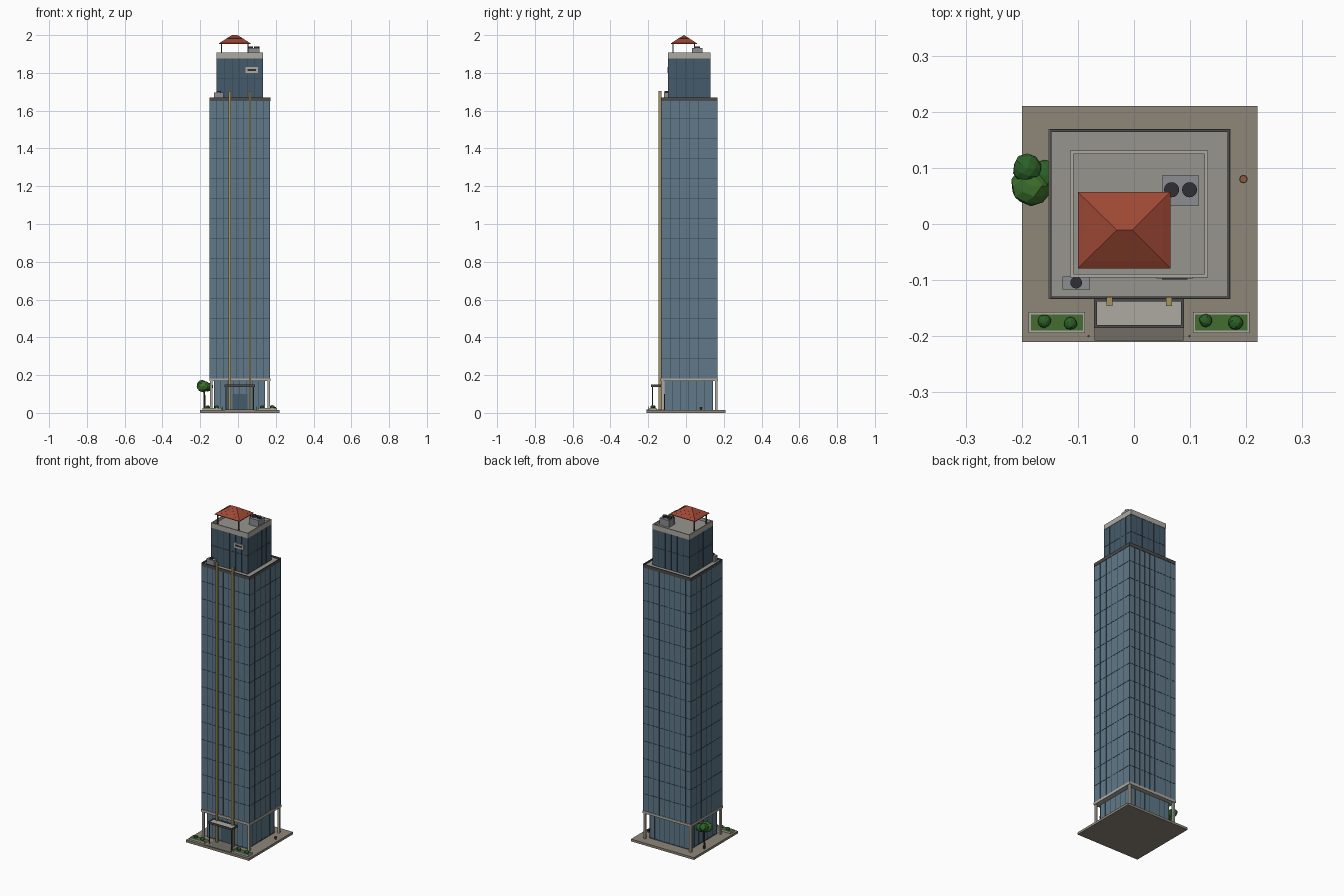
import bpy, bmesh, math, random
from mathutils import Vector, Matrix

if "Cube" in bpy.data.objects:
    bpy.data.objects.remove(bpy.data.objects["Cube"])

random.seed(4)

def mat(name, r, g, b):
    m = bpy.data.materials.new(name)
    m.diffuse_color = (r, g, b, 1)
    m.use_nodes = True
    m.node_tree.nodes["Principled BSDF"].inputs["Base Color"].default_value = m.diffuse_color
    return m

GLASS = mat("glass", .115, .19, .25)
DARKGLASS = mat("dark_glass", .06, .105, .145)
FRAME = mat("frame", .035, .055, .07)
TRIM = mat("dark_trim", .07, .07, .07)
STONE = mat("stone", .42, .40, .36)
ROOFING = mat("roofing", .31, .30, .27)
PAVE = mat("paving", .27, .24, .19)
STEP = mat("step", .17, .155, .13)
GOLD = mat("gold", .38, .30, .12)
TILE = mat("tile", .34, .065, .035)
METAL = mat("metal", .26, .27, .29)
BLACK = mat("black", .03, .03, .035)
GRASS = mat("grass", .06, .15, .03)
LEAF = mat("leaf", .025, .12, .02)
LEAF2 = mat("light_leaf", .045, .16, .025)
BARK = mat("bark", .06, .035, .02)
RUST = mat("rust", .25, .11, .05)

def finish(name, bm, m):
    bmesh.ops.recalc_face_normals(bm, faces=bm.faces)
    me = bpy.data.meshes.new(name)
    bm.to_mesh(me)
    bm.free()
    me.materials.append(m)
    o = bpy.data.objects.new(name, me)
    bpy.context.collection.objects.link(o)
    return o

def add_box(bm, x0, x1, y0, y1, z0, z1):
    M = Matrix.Translation(((x0 + x1) / 2, (y0 + y1) / 2, (z0 + z1) / 2)) @ \
        Matrix.Diagonal((x1 - x0, y1 - y0, z1 - z0, 1))
    bmesh.ops.create_cube(bm, size=1, matrix=M)

def boxes(name, m, *bs):
    bm = bmesh.new()
    for b in bs:
        add_box(bm, *b)
    return finish(name, bm, m)

def cyl(name, m, x, y, z0, z1, r0, r1=None, n=12):
    bm = bmesh.new()
    bmesh.ops.create_cone(bm, cap_ends=True, segments=n, radius1=r0,
                          radius2=r0 if r1 is None else r1, depth=z1 - z0,
                          matrix=Matrix.Translation((x, y, (z0 + z1) / 2)))
    return finish(name, bm, m)

def ring(x0, x1, y0, y1, z0, z1, t):
    # four walls around a rectangle
    return [(x0, x1, y0, y0 + t, z0, z1), (x0, x1, y1 - t, y1, z0, z1),
            (x0, x0 + t, y0 + t, y1 - t, z0, z1), (x1 - t, x1, y0 + t, y1 - t, z0, z1)]

def glazing(name, x0, x1, y0, y1, z0, z1, nx, ny, levels):
    # mullions and floor lines slightly proud of the glass
    bs, w, p = [], .0012, .0012
    for i in range(nx + 1):
        x = x0 + (x1 - x0) * i / nx
        bs += [(x - w, x + w, y0 - p, y0 + p, z0, z1), (x - w, x + w, y1 - p, y1 + p, z0, z1)]
    for i in range(1, ny):
        y = y0 + (y1 - y0) * i / ny
        bs += [(x0 - p, x0 + p, y - w, y + w, z0, z1), (x1 - p, x1 + p, y - w, y + w, z0, z1)]
    for z in levels:
        bs += ring(x0 - p, x1 + p, y0 - p, y1 + p, z - w, z + w, .004)
    return boxes(name, FRAME, *bs)

def blob(name, m, x, y, z, r, sz=1, sub=2):
    bm = bmesh.new()
    bmesh.ops.create_icosphere(bm, subdivisions=sub, radius=r)
    for v in bm.verts:
        v.co *= random.uniform(.92, 1.05)
        v.co.z *= sz
        v.co += Vector((x, y, z))
    return finish(name, bm, m)

G = .014
# ground slab, plinth and entrance step
boxes("ground_slab", PAVE, (-.20, .22, -.21, .21, 0, G))
boxes("entrance_step", STEP, (-.07, .088, -.208, -.115, G - .002, G + .003))

# lobby, corner columns, first floor band
lob = (-.125, .143, -.113, .142)
boxes("lobby", GLASS, lob + (G, .17))
glazing("lobby_mullions", *lob, G, .17, 8, 6, [G + .004])
boxes("lobby_door", DARKGLASS, (-.03, .05, -.117, -.112, G, .10))
boxes("corner_columns", STONE, *[(x, x + .013, y, y + .013, G, .17)
                                 for x in (-.149, .156) for y in (-.131, .153)])
boxes("first_floor_band", STONE, (-.152, .172, -.134, .169, .168, .183))

# main tower
tow = (-.149, .169, -.131, .166)
boxes("tower", GLASS, tow + (.183, 1.652))
glazing("tower_mullions", *tow, .183, 1.652, 9, 6, [.18 + .106 * k for k in range(1, 14)])
boxes("tower_parapet", TRIM, *ring(-.151, .171, -.133, .168, 1.65, 1.67, .004))
boxes("tower_roof", ROOFING, (-.147, .167, -.129, .164, 1.65, 1.66))

# upper block
up = (-.112, .130, -.093, .129)
boxes("upper_block", DARKGLASS, up + (1.658, 1.88))
glazing("upper_mullions", *up, 1.66, 1.878, 6, 5, [1.77])
boxes("upper_parapet", STONE, *ring(-.114, .132, -.095, .131, 1.877, 1.907, .006))
boxes("upper_roof", ROOFING, (-.109, .127, -.09, .126, 1.877, 1.891))
boxes("vent_panel", STONE, (.04, .105, -.0975, -.092, 1.80, 1.83))
boxes("vent_slot", BLACK, (.05, .095, -.0985, -.096, 1.81, 1.82))

# roof pavilion: posts and hipped roof in tile courses
boxes("pavilion_posts", TRIM, *[(x - .003, x + .003, y - .003, y + .003, 1.888, 1.96)
                                for x in (-.087, .053) for y in (-.068, .045)])
bm = bmesh.new()
def rect(t, z, e=0):
    x0, x1 = -.10 + .069 * t - e, .065 - .068 * t + e
    y0, y1 = -.079 + .068 * t - e, .057 - .0675 * t + e
    return [bm.verts.new((x, y, z)) for x, y in ((x0, y0), (x1, y0), (x1, y1), (x0, y1))]
n = 5
loops = [rect(0, 1.953)]
for i in range(n):
    loops.append(rect(i / n, 1.957 + .043 * i / n + (.0006 if i else 0), .0006 if i else 0))
    loops.append(rect((i + 1) / n, 1.957 + .043 * (i + 1) / n))
for a, b in zip(loops, loops[1:]):
    for k in range(4):
        bm.faces.new((a[k], a[(k + 1) % 4], b[(k + 1) % 4], b[k]))
bm.faces.new(loops[0][::-1])
bm.faces.new(loops[-1])
finish("pavilion_roof", bm, TILE)

# cooling units with fans
boxes("roof_cooling_unit", METAL, (.051, .115, .032, .0875, 1.889, 1.932))
for x in (.067, .099):
    cyl("roof_fan", BLACK, x, .061, 1.93, 1.941, .0135, n=16)
boxes("ledge_cooling_unit", METAL, (-.127, -.078, -.117, -.094, 1.658, 1.695))
cyl("ledge_fan", BLACK, -.103, -.1045, 1.694, 1.703, .0105, n=16)

# gold fins up the front
boxes("gold_fins", GOLD, *[(x, x + .011, -.146, -.130, G, 1.705) for x in (-.049, .057)])

# entrance canopy
boxes("canopy_panel", STONE, (-.067, .085, -.181, -.135, .140, .147))
boxes("canopy_frame", TRIM, *ring(-.071, .089, -.185, -.133, .138, .150, .005))
boxes("canopy_posts", TRIM, *[(x, x + .005, -.181, -.176, G, .14) for x in (-.067, .08)])

# planters with grass and bushes
for x0 in (-.188, .105):
    x1 = x0 + .101
    boxes("planter", STONE, *ring(x0, x1, -.194, -.157, G, .026, .004))
    boxes("planter_grass", GRASS, (x0 + .003, x1 - .003, -.191, -.16, G, .025))
for x, y, r in ((-.16, -.173, .012), (-.113, -.177, .012), (.128, -.172, .012), (.181, -.176, .013)):
    blob("bush", LEAF, x, y, .030, r, .85)

# bollards and hydrant
for x in (-.081, .099):
    cyl("bollard", TRIM, x, -.2, G, .034, .002, n=8)
cyl("hydrant", RUST, .195, .08, G, .03, .0055, n=10)
cyl("hydrant_rim", BARK, .195, .08, .024, .028, .0075, n=10)

# tree
cyl("tree_trunk", BARK, -.178, .08, G, .13, .006, .004, n=8)
blob("tree_crown_low", LEAF2, -.184, .068, .140, .037, .8)
blob("tree_crown_back", LEAF, -.19, .099, .152, .027, .8)
blob("tree_crown_side", LEAF, -.160, .086, .137, .030, .8)
